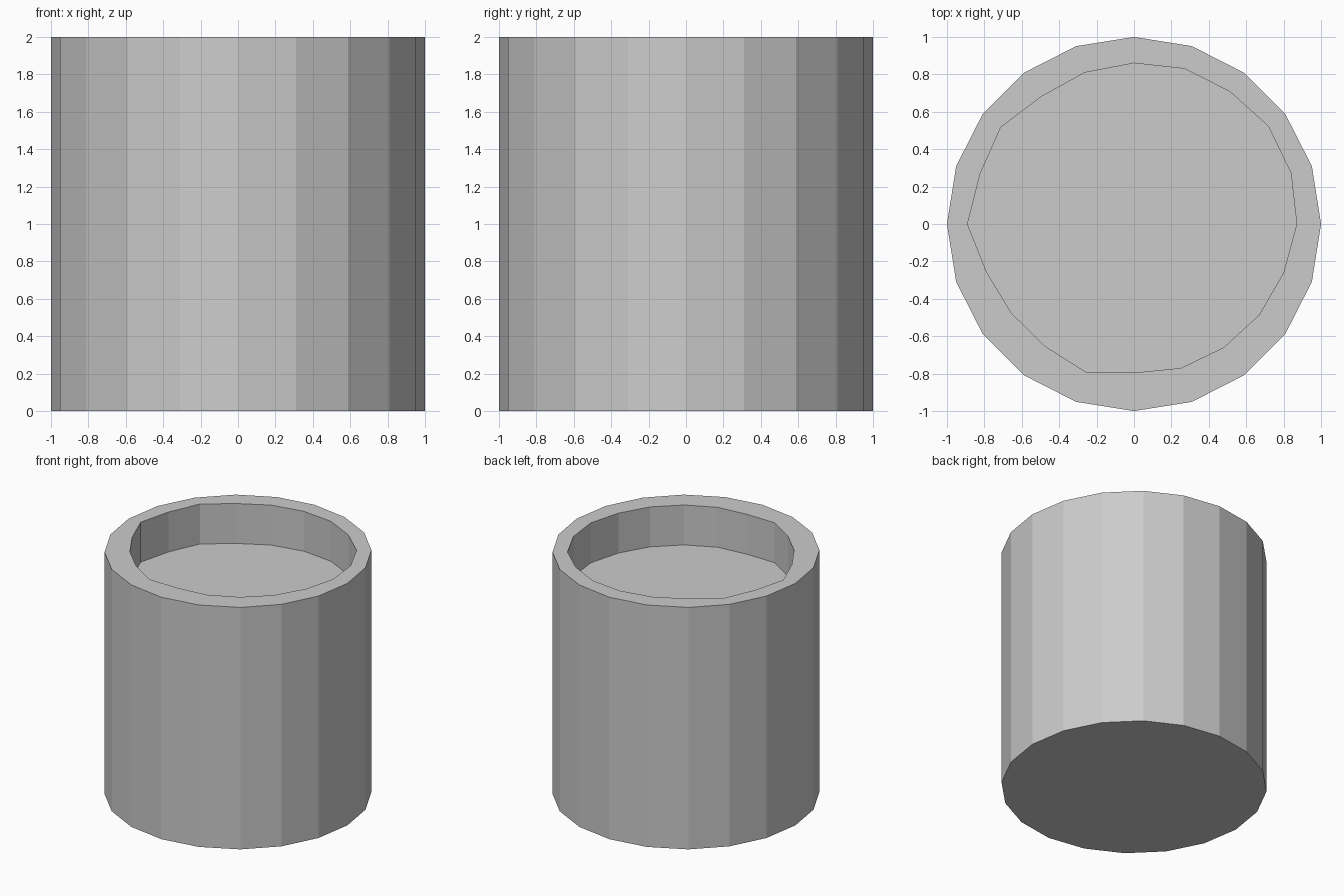
import bpy, bmesh
from math import cos, sin, radians

if "Cube" in bpy.data.objects:
    bpy.data.objects.remove(bpy.data.objects["Cube"])

SIDES, HEIGHT, DEPTH = 20, 2.0, 0.33
STEP = 360 / SIDES

# Uneven radius of the recess at every 18 degrees, starting from +x
RECESS = [0.87, 0.882, 0.888, 0.874, 0.873, 0.86, 0.851, 0.842, 0.88, 0.865,
          0.89, 0.829, 0.81, 0.808, 0.832, 0.795, 0.81, 0.816, 0.827, 0.841]

bm = bmesh.new()


def ring(radii, z):
    return [bm.verts.new((r * cos(radians(i * STEP)), r * sin(radians(i * STEP)), z))
            for i, r in enumerate(radii)]


def bridge(a, b):
    for i in range(SIDES):
        j = (i + 1) % SIDES
        bm.faces.new((a[i], a[j], b[j], b[i]))


# Rings from the base, up the outside, over the rim and down into the recess
rings = [ring([1.0] * SIDES, 0), ring([1.0] * SIDES, HEIGHT),
         ring(RECESS, HEIGHT), ring(RECESS, HEIGHT - DEPTH)]
for lower, upper in zip(rings, rings[1:]):
    bridge(lower, upper)

# Base and recess floor
bm.faces.new(rings[0][::-1])
bm.faces.new(rings[-1])

mesh = bpy.data.meshes.new("round_container")
bm.to_mesh(mesh)
bm.free()
container = bpy.data.objects.new("round_container", mesh)
bpy.context.collection.objects.link(container)
